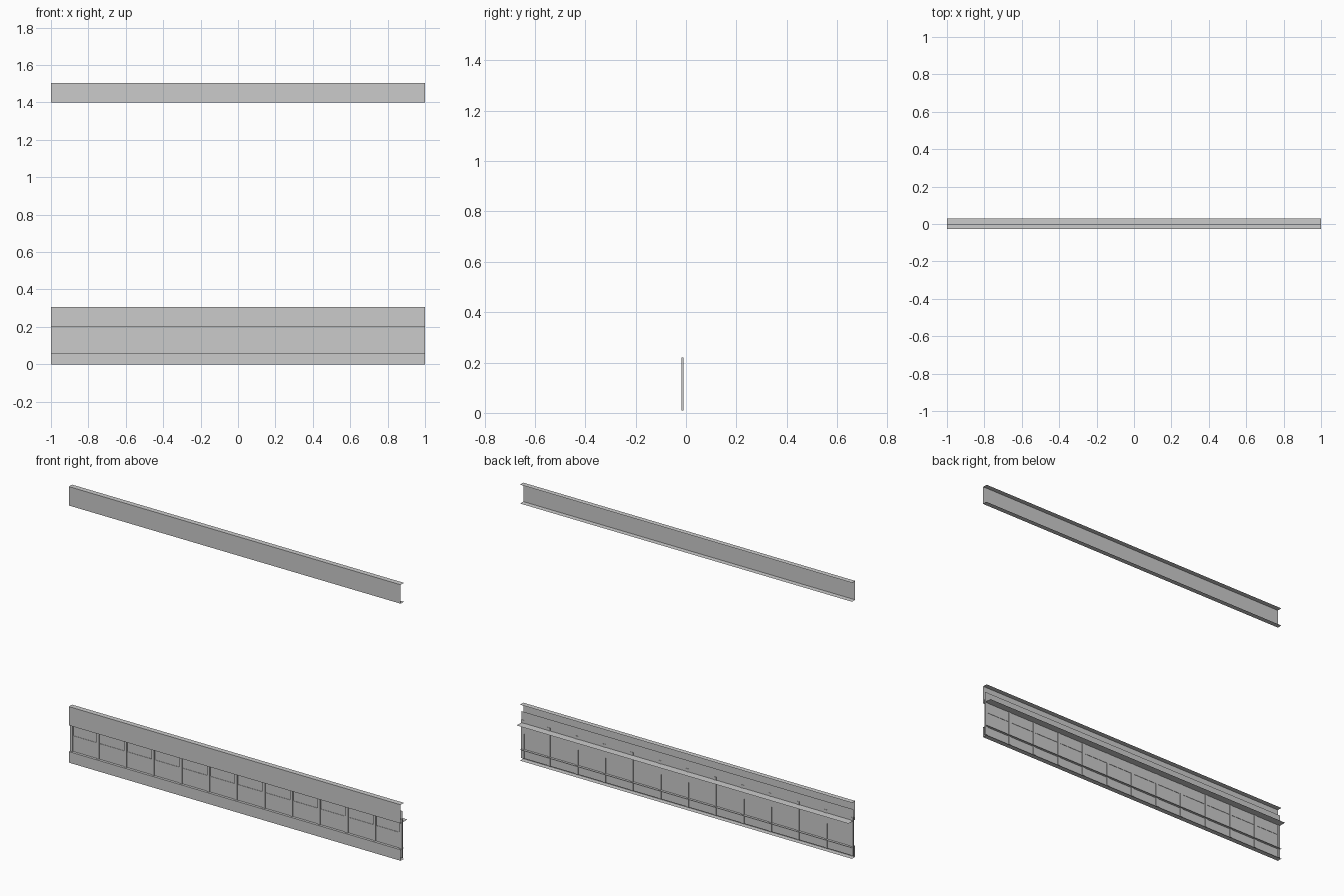
import bpy, bmesh

cube = bpy.data.objects.get("Cube")
if cube:
    bpy.data.objects.remove(cube)


def make_material(name, value):
    mat = bpy.data.materials.new(name)
    mat.use_nodes = True
    color = (value, value, value, 1)
    mat.diffuse_color = color
    mat.node_tree.nodes["Principled BSDF"].inputs["Base Color"].default_value = color
    return mat


steel = make_material("light grey steel", 0.6)

FRONT, REAR, BACK = -0.028, 0.0, 0.03
POST_FRONT, POST_BACK = -0.018, -0.010


def finish(name, bm):
    mesh = bpy.data.meshes.new(name)
    bm.to_mesh(mesh)
    bm.free()
    mesh.materials.append(steel)
    obj = bpy.data.objects.new(name, mesh)
    bpy.context.collection.objects.link(obj)


def sheet(name, profile):
    """Sweep an open (y, z) profile along the full length."""
    bm = bmesh.new()
    rows = [[bm.verts.new((x, y, z)) for y, z in profile] for x in (-1, 1)]
    for i in range(len(profile) - 1):
        bm.faces.new((rows[0][i], rows[1][i], rows[1][i + 1], rows[0][i + 1]))
    finish(name, bm)


def channel(name, low, high, low_depth=REAR, high_depth=REAR):
    sheet(name, [(low_depth, low), (FRONT, low), (FRONT, high), (high_depth, high)])


# Channels opening to the rear
channel("top_rail", 1.40, 1.503)
channel("upper_beam", 0.203, 0.305, low_depth=BACK)
channel("lower_beam", 0.0, 0.06)

# Infill sheets between the beams
sheet("lower_panel", [(-0.014, 0.01), (-0.014, 0.145)])
sheet("upper_panel", [(-0.014, 0.145), (-0.012, 0.145), (-0.012, 0.265)])

# Evenly spaced upright posts
half = 0.008
bm = bmesh.new()
for i in range(13):
    x = max(-1 + half, min(1 - half, -1 + i / 6))
    made = bmesh.ops.create_cube(bm, size=1)["verts"]
    for v in made:
        v.co.x = x + (half if v.co.x > 0 else -half)
        v.co.y = POST_BACK if v.co.y > 0 else POST_FRONT
        v.co.z = 0.22 if v.co.z > 0 else 0.01
finish("posts", bm)
